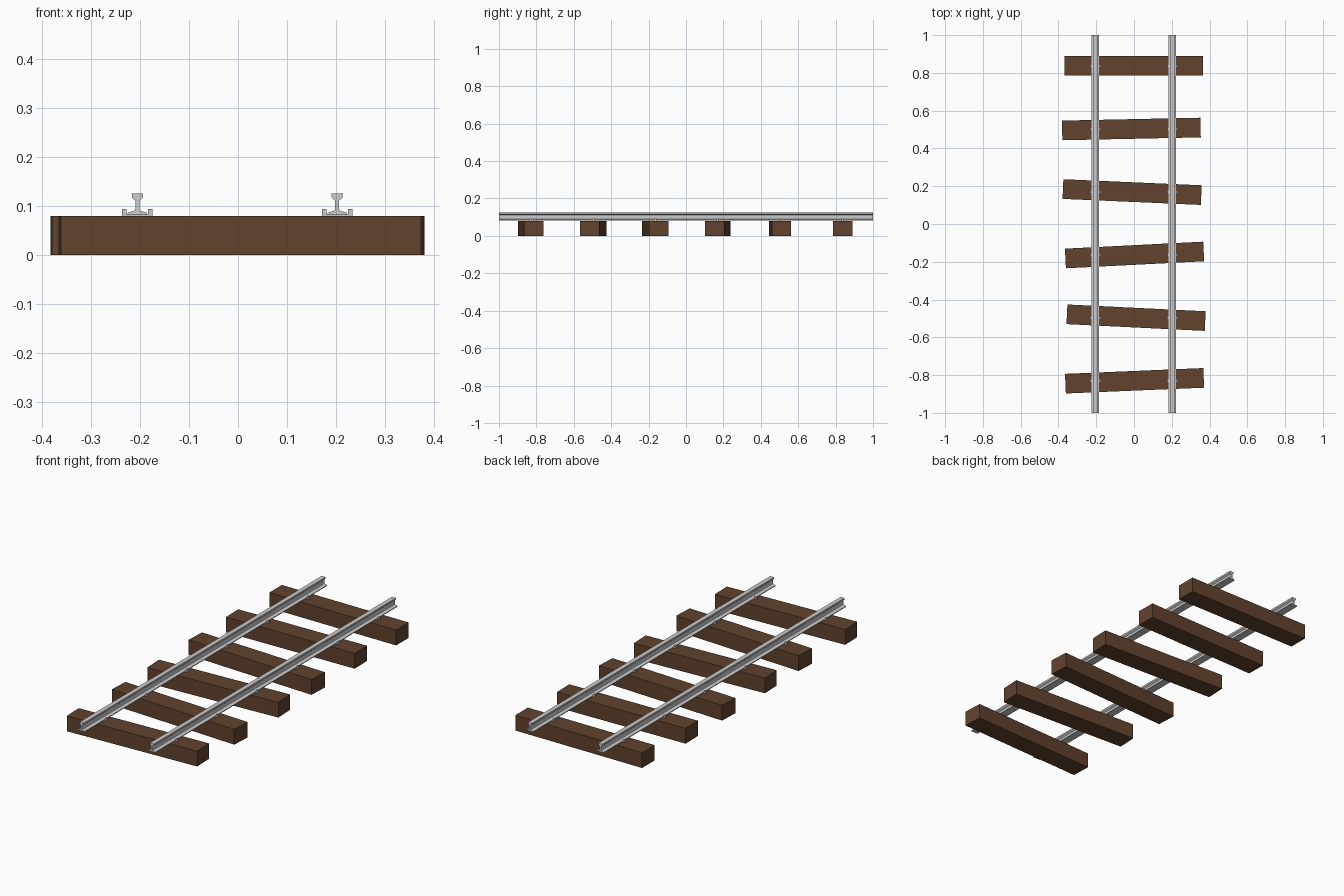
import bpy, bmesh
from math import radians
from mathutils import Matrix

if "Cube" in bpy.data.objects:
    bpy.data.objects.remove(bpy.data.objects["Cube"])

wood = bpy.data.materials.new("dark_wood")
wood.diffuse_color = (0.12, 0.055, 0.027, 1)
wood.use_nodes = True
wood.node_tree.nodes["Principled BSDF"].inputs["Base Color"].default_value = wood.diffuse_color


def make_object(name, bm, mat=None):
    bmesh.ops.recalc_face_normals(bm, faces=bm.faces)
    me = bpy.data.meshes.new(name)
    bm.to_mesh(me)
    bm.free()
    ob = bpy.data.objects.new(name, me)
    bpy.context.collection.objects.link(ob)
    if mat:
        me.materials.append(mat)
    return ob


def add_box(bm, center, size):
    m = Matrix.Translation(center) @ Matrix.Diagonal((*size, 1))
    bmesh.ops.create_cube(bm, size=1, matrix=m)


# Sleepers: centre x, centre y, turn in degrees
SLEEPERS = [(-0.002, 0.837, 0), (-0.014, 0.503, 1.2), (-0.01, 0.169, -2.5),
            (0.003, -0.164, 2.9), (0.011, -0.496, -2.8), (0.003, -0.83, 2.4)]
for i, (x, y, turn) in enumerate(SLEEPERS):
    bm = bmesh.new()
    add_box(bm, (0, 0, 0.04), (0.733, 0.104, 0.08))
    ob = make_object(f"sleeper_{i + 1}", bm, wood)
    ob.location = (x, y, 0)
    ob.rotation_euler.z = radians(turn)

# Rail half profile (x, z): foot, web, head
HALF = [(0.020, 0.082), (0.020, 0.086), (0.005, 0.091), (0.004, 0.094),
        (0.004, 0.111), (0.011, 0.117), (0.0115, 0.126)]
PROFILE = HALF + [(-x, z) for x, z in reversed(HALF)]

for side, rx in (("left", -0.205), ("right", 0.202)):
    # Rail extruded along the track
    bm = bmesh.new()
    face = bm.faces.new([bm.verts.new((rx + x, -1, z)) for x, z in PROFILE])
    ext = bmesh.ops.extrude_face_region(bm, geom=[face], use_keep_orig=True)
    verts = [v for v in ext["geom"] if isinstance(v, bmesh.types.BMVert)]
    bmesh.ops.translate(bm, verts=verts, vec=(0, 2, 0))
    make_object(f"{side}_rail", bm)

    # Clips on each sleeper: thin base plate with two upright ends
    bm = bmesh.new()
    for _, y, _ in SLEEPERS:
        add_box(bm, (rx, y, 0.081), (0.062, 0.012, 0.003))
        for s in (-1, 1):
            add_box(bm, (rx + s * 0.0265, y, 0.087), (0.009, 0.012, 0.014))
    make_object(f"{side}_rail_clips", bm)
